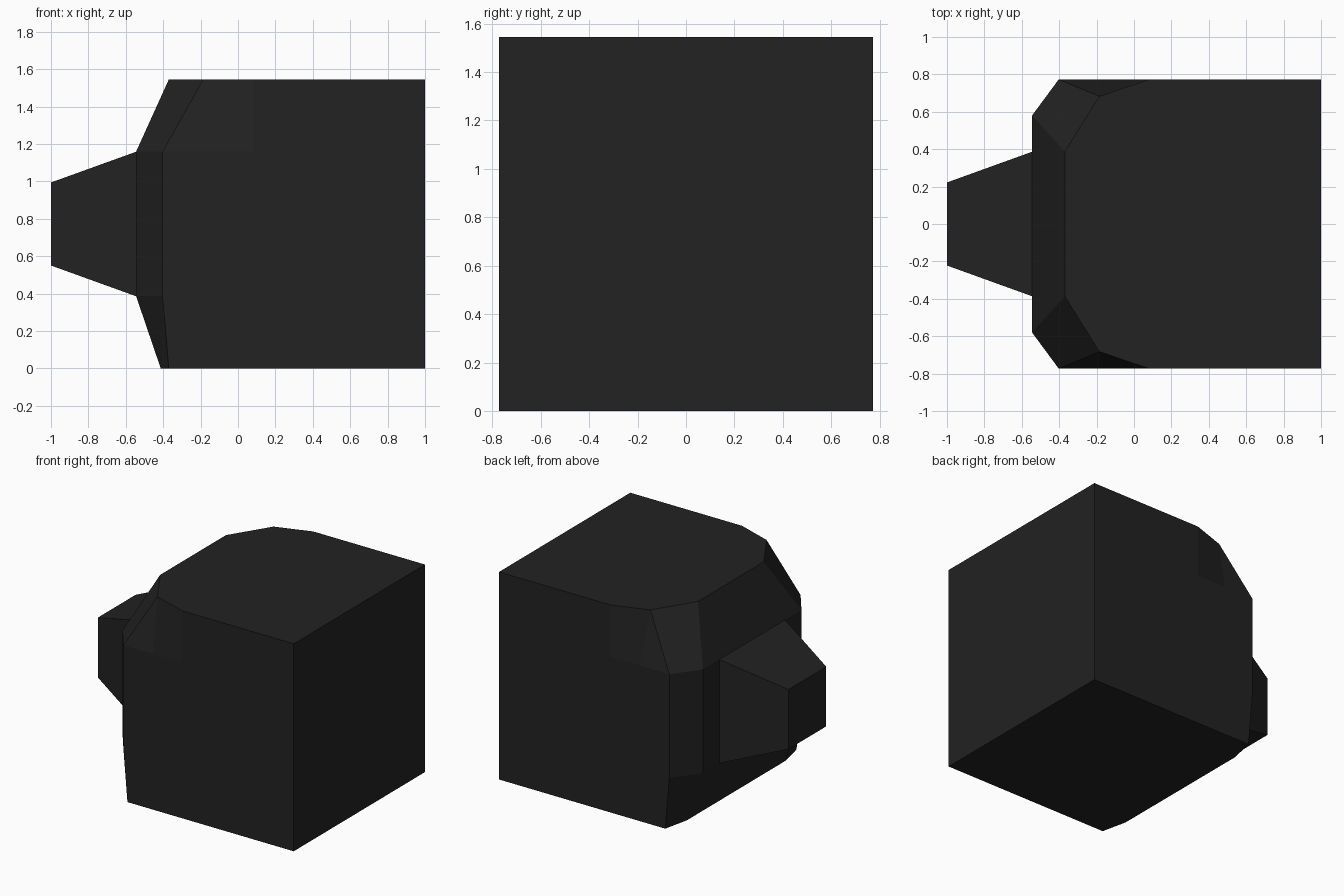
import bpy, bmesh

if "Cube" in bpy.data.objects:
    bpy.data.objects.remove(bpy.data.objects["Cube"])

H, W, MID = 1.545, 0.7725, 0.7725

casing = bpy.data.materials.new("charcoal")
casing.diffuse_color = (0.016, 0.016, 0.016, 1)
casing.use_nodes = True
casing.node_tree.nodes["Principled BSDF"].inputs["Base Color"].default_value = casing.diffuse_color


def loft(name, rings):
    """Skin a stack of matching vertex rings and cap both ends."""
    bm = bmesh.new()
    loops = [[bm.verts.new(p) for p in ring] for ring in rings]
    n = len(loops[0])
    for a, b in zip(loops, loops[1:]):
        for i in range(n):
            j = (i + 1) % n
            bm.faces.new((a[i], a[j], b[j], b[i]))
    bm.faces.new(loops[0])
    bm.faces.new(loops[-1])
    bmesh.ops.remove_doubles(bm, verts=bm.verts, dist=0.0005)
    bmesh.ops.recalc_face_normals(bm, faces=bm.faces)
    me = bpy.data.meshes.new(name)
    bm.to_mesh(me)
    bm.free()
    ob = bpy.data.objects.new(name, me)
    me.materials.append(casing)
    bpy.context.collection.objects.link(ob)
    return ob


def mirrored(half, z):
    """Complete a half outline across y and place it at a height."""
    return [(x, y, z) for x, y in half] + [(x, -y, z) for x, y in reversed(half)]


# Boxy body, chamfered toward the back (-x)
bottom = [(1, W), (.08, W), (-.16, W), (-.37, W), (-.413, .58), (-.413, .387)]
middle = [(1, W), (.08, W), (-.16, W), (-.403, W), (-.545, .58), (-.545, .387)]
top = [(1, W), (.08, W), (-.185, .683), (-.185, .683), (-.37, .387), (-.37, .387)]
loft("monitor_body", [mirrored(bottom, 0), mirrored(middle, .387),
                      mirrored(middle, 1.159), mirrored(top, H)])


# Tapered tube housing at the back
def square(x, r):
    return [(x, sy * r, MID + sz * r) for sy, sz in ((-1, -1), (1, -1), (1, 1), (-1, 1))]


loft("rear_tube_housing", [square(-.543, .387), square(-1, .222)])
